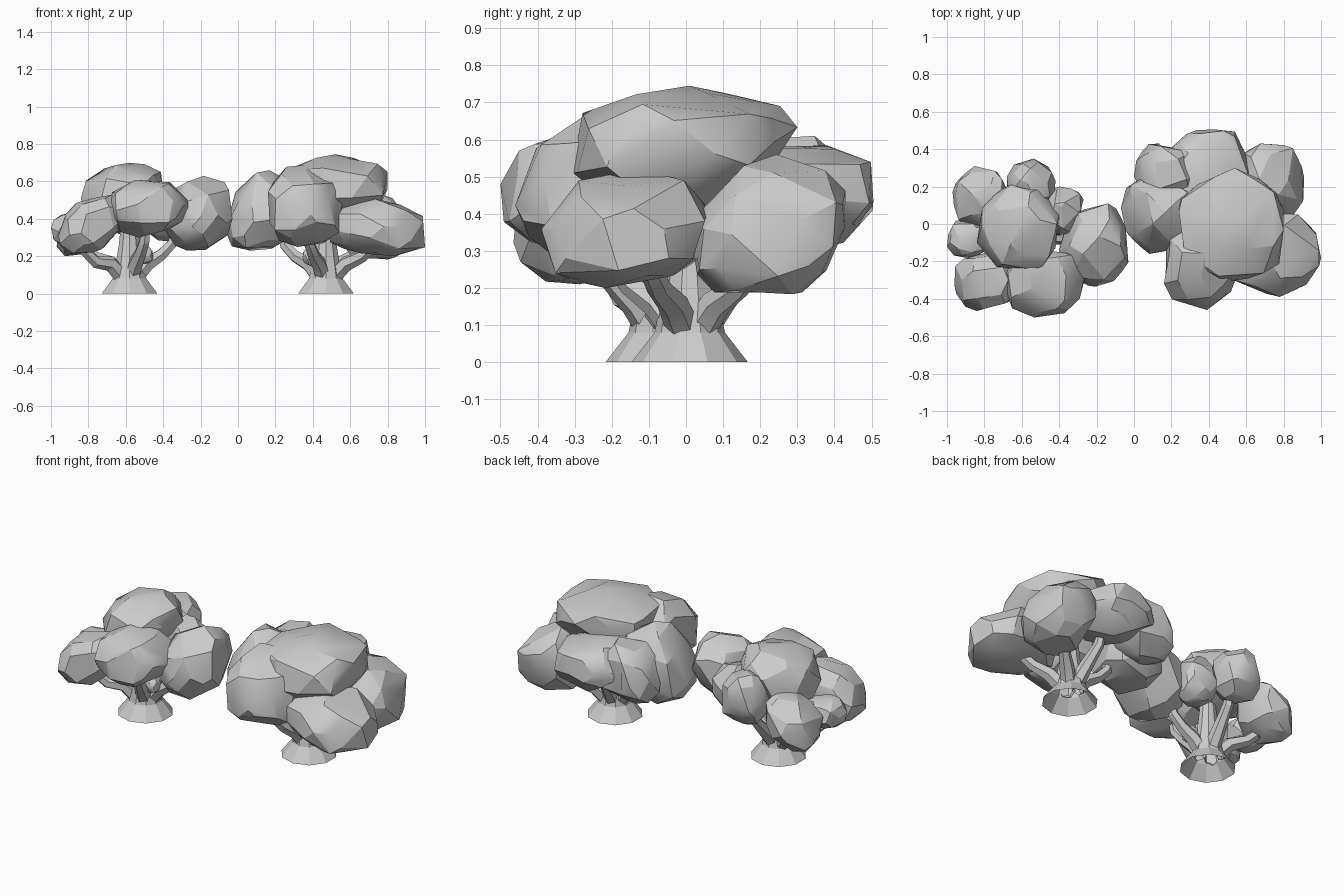
import bpy, bmesh, math, random
from mathutils import Vector

cube = bpy.data.objects.get("Cube")
if cube:
    bpy.data.objects.remove(cube, do_unlink=True)

grey = bpy.data.materials.new("light grey")
grey.use_nodes = True
grey.diffuse_color = (0.6, 0.6, 0.6, 1)
grey.node_tree.nodes["Principled BSDF"].inputs["Base Color"].default_value = (0.6, 0.6, 0.6, 1)


def finish(name, bm):
    """Turn a bmesh into an object, smooth with sharp creases."""
    bmesh.ops.recalc_face_normals(bm, faces=bm.faces)
    mesh = bpy.data.meshes.new(name)
    bm.to_mesh(mesh)
    bm.free()
    mesh.materials.append(grey)
    mesh.shade_smooth()
    mesh.set_sharp_from_angle(angle=math.radians(24))
    obj = bpy.data.objects.new(name, mesh)
    bpy.context.collection.objects.link(obj)


def clump(name, xs, ys, zs, seed, lean=(0, 0), tilt=(0, 0), belly=0.45):
    """Faceted foliage boulder filling the x, y and z ranges.
    lean shifts its crown, tilt slopes it, belly is the height of its widest part."""
    rng = random.Random(seed)
    ball = bmesh.new()
    bmesh.ops.create_icosphere(ball, subdivisions=2, radius=1)
    points = []
    for v in ball.verts:
        p = v.co + Vector([rng.uniform(-0.2, 0.2) for _ in range(3)])
        p = p.normalized() * rng.uniform(0.9, 1.06)
        p = Vector([math.copysign(abs(c) ** 0.88, c) for c in p])
        x, y, z = p
        points.append(Vector((x + lean[0] * z, y + lean[1] * z, z + tilt[0] * x + tilt[1] * y)))
    ball.free()
    # stretch to the wanted box
    for axis, (low, high) in enumerate((xs, ys, zs)):
        a = min(p[axis] for p in points)
        b = max(p[axis] for p in points)
        power = math.log(belly) / math.log(0.5) if axis == 2 else 1
        for p in points:
            p[axis] = low + ((p[axis] - a) / (b - a)) ** power * (high - low)
    bm = bmesh.new()
    for p in points:
        bm.verts.new(p)
    bmesh.ops.convex_hull(bm, input=bm.verts)
    bmesh.ops.delete(bm, geom=[v for v in bm.verts if not v.link_faces], context='VERTS')
    bmesh.ops.dissolve_limit(bm, angle_limit=math.radians(12), verts=bm.verts, edges=bm.edges)
    finish(name, bm)


def tube(name, path, radii, sides):
    """Tapered tube along the path, open at the bottom."""
    bm = bmesh.new()
    path = [Vector(p) for p in path]
    rings = []
    for i, (p, r) in enumerate(zip(path, radii)):
        way = path[min(i + 1, len(path) - 1)] - path[max(i - 1, 0)]
        turn = Vector((0, 0, 1)).rotation_difference(way)
        ring = []
        for k in range(sides):
            a = 2 * math.pi * (k + 0.5) / sides
            ring.append(bm.verts.new(p + turn @ Vector((r * math.cos(a), r * math.sin(a), 0))))
        rings.append(ring)
    for low, high in zip(rings, rings[1:]):
        for k in range(sides):
            n = (k + 1) % sides
            bm.faces.new((low[k], low[n], high[n], high[k]))
    bm.faces.new(rings[-1])
    finish(name, bm)


def trunk(side, x, y, tips, knot):
    """Flared stump, bent branches toward the tips and one round knot."""
    tube(side + "_trunk", [(x, y, z) for z in (0, 0.08, 0.16, 0.26, 0.4)],
         (0.157, 0.095, 0.078, 0.06, 0.045), 10)
    for i, (tx, ty, tz) in enumerate(tips):
        dx, dy = tx - x, ty - y
        tube(f"{side}_branch_{i + 1}",
             [(x + dx * f, y + dy * f, z) for f, z in
              ((0.2, 0.1), (0.42, 0.16), (0.75, tz - 0.06), (1, tz), (1.1, tz + 0.08))],
             (0.045, 0.042, 0.034, 0.03, 0.024), 6)
    kx, ky, kz = knot
    clump(side + "_knot", (kx - 0.045, kx + 0.045), (ky - 0.045, ky + 0.045),
          (kz - 0.05, kz + 0.05), 3)


# Large tree
trunk("left", 0.47, 0.01,
      [(0.25, 0.06, 0.26), (0.73, -0.1, 0.26), (0.66, 0.18, 0.26),
       (0.42, 0.2, 0.3), (0.38, -0.2, 0.27)], (0.39, -0.07, 0.2))
large = {
    "top": dict(xs=(0.24, 0.8), ys=(-0.31, 0.3), zs=(0.37, 0.745), lean=(-0.1, 0.1),
                belly=0.6),
    "front": dict(xs=(0.16, 0.56), ys=(-0.46, 0), zs=(0.25, 0.69), lean=(0, 0.15), belly=0.5),
    "front_left": dict(xs=(0.48, 1.0), ys=(-0.39, 0.06), zs=(0.2, 0.52),
                       lean=(-0.15, 0.1), belly=0.45),
    "back_left": dict(xs=(0.56, 0.91), ys=(0.01, 0.43), zs=(0.18, 0.56), lean=(-0.1, 0.2)),
    "back": dict(xs=(0.18, 0.62), ys=(0.05, 0.505), zs=(0.3, 0.59), belly=0.52),
    "right": dict(xs=(-0.07, 0.32), ys=(-0.16, 0.29), zs=(0.23, 0.66), lean=(0.2, 0)),
    "back_right": dict(xs=(0.0, 0.33), ys=(0.1, 0.43), zs=(0.27, 0.61), lean=(0.15, 0)),
}

# Small tree
trunk("right", -0.58, -0.06,
      [(-0.82, -0.2, 0.23), (-0.82, 0.1, 0.25), (-0.35, -0.08, 0.27),
       (-0.55, 0.15, 0.3), (-0.5, -0.24, 0.28)], (-0.5, -0.11, 0.21))
small = {
    "top": dict(xs=(-0.84, -0.4), ys=(-0.25, 0.21), zs=(0.38, 0.7), lean=(0.1, 0),
                tilt=(0.12, 0), belly=0.55),
    "front": dict(xs=(-0.69, -0.26), ys=(-0.5, -0.13), zs=(0.3, 0.61), lean=(0.1, 0.1),
                  belly=0.5),
    "front_right": dict(xs=(-0.96, -0.62), ys=(-0.465, -0.15), zs=(0.21, 0.53),
                        lean=(0.15, 0), tilt=(0.2, 0)),
    "right": dict(xs=(-1.0, -0.76), ys=(-0.18, 0.03), zs=(0.25, 0.43)),
    "back_right": dict(xs=(-0.97, -0.67), ys=(-0.02, 0.31), zs=(0.2, 0.51),
                       lean=(0.15, 0), tilt=(0.2, 0)),
    "back": dict(xs=(-0.68, -0.42), ys=(0.08, 0.35), zs=(0.3, 0.61)),
    "back_left": dict(xs=(-0.5, -0.27), ys=(-0.06, 0.2), zs=(0.28, 0.57)),
    "left": dict(xs=(-0.4, -0.03), ys=(-0.335, 0.11), zs=(0.23, 0.63), lean=(0.15, 0.15),
                 belly=0.52),
}

for side, seed, foliage in (("left", 20, large), ("right", 50, small)):
    for i, (place, shape) in enumerate(foliage.items()):
        clump(f"{side}_foliage_{place}", seed=seed + i, **shape)
